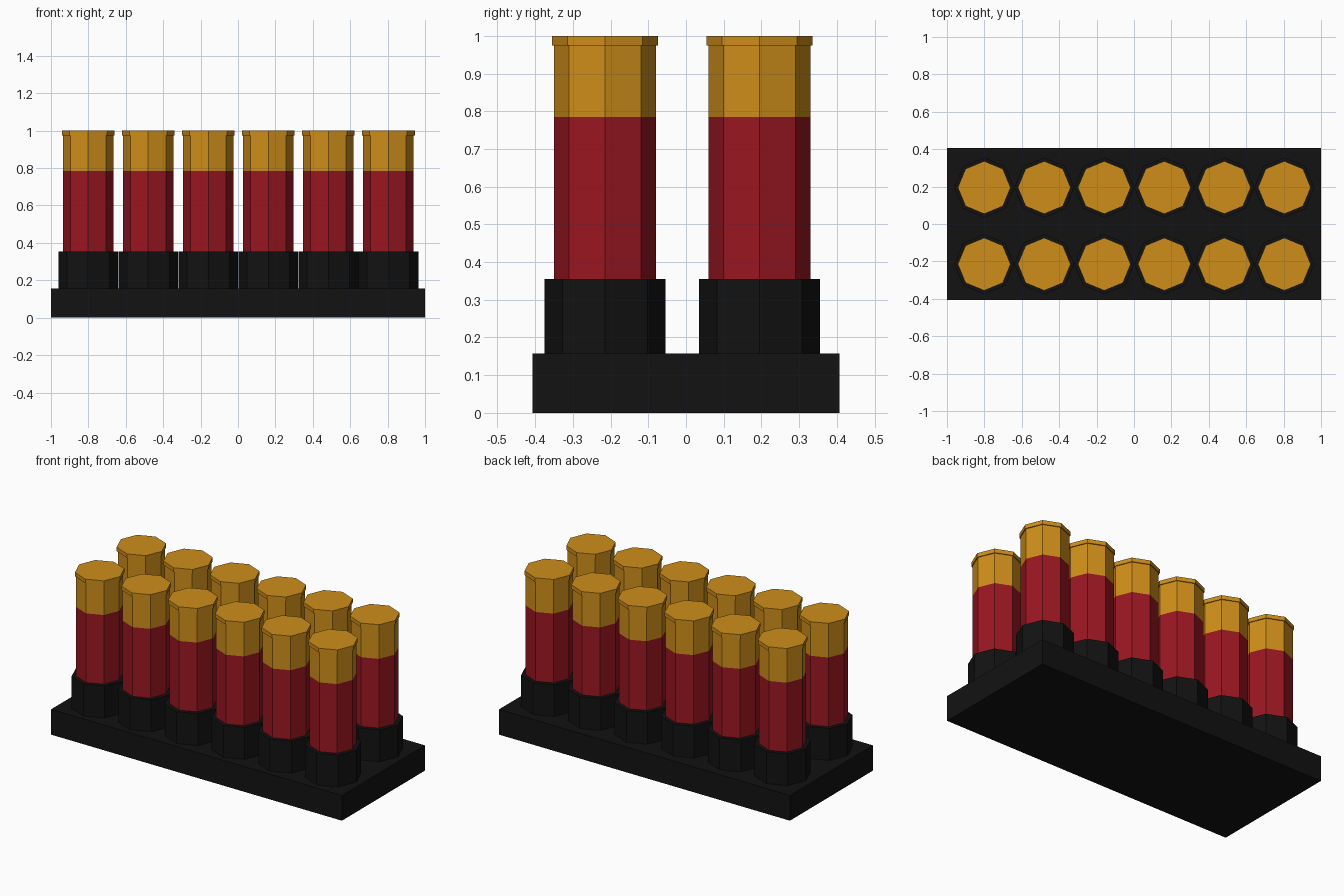
import bpy
from math import cos, sin, pi

if "Cube" in bpy.data.objects:
    bpy.data.objects.remove(bpy.data.objects["Cube"])


def material(name, rgb):
    m = bpy.data.materials.new(name)
    m.diffuse_color = (*rgb, 1)
    m.use_nodes = True
    m.node_tree.nodes["Principled BSDF"].inputs["Base Color"].default_value = m.diffuse_color
    return m


BLACK = material("black_plastic", (0.006, 0.006, 0.006))
RED = material("red_hull", (0.32, 0.008, 0.015))
BRASS = material("brass", (0.62, 0.27, 0.01))


def prism(name, x, y, r, z0, z1, mat, sides=8):
    """Upright flat-faced prism with corners on the axes."""
    ring = [(r * cos(2 * pi * i / sides), r * sin(2 * pi * i / sides)) for i in range(sides)]
    verts = [(a, b, z) for z in (z0, z1) for a, b in ring]
    faces = [tuple(reversed(range(sides))), tuple(range(sides, 2 * sides))]
    for i in range(sides):
        j = (i + 1) % sides
        faces.append((i, j, j + sides, i + sides))
    mesh = bpy.data.meshes.new(name)
    mesh.from_pydata(verts, [], faces)
    mesh.materials.append(mat)
    ob = bpy.data.objects.new(name, mesh)
    ob.location = (x, y, 0)
    bpy.context.collection.objects.link(ob)


# Base plate
bpy.ops.mesh.primitive_cube_add(size=1, location=(0, 0, 0.0785))
base = bpy.context.object
base.name = "base_plate"
base.scale = (2, 0.815, 0.157)
base.data.materials.append(BLACK)

# Two rows of six cartridges, each standing in a cup
for row, y in enumerate((-0.215, 0.195)):
    for col in range(6):
        x = -0.801 + 0.321 * col
        tag = f"_{row}_{col}"
        prism("holder_cup" + tag, x, y, 0.16, 0.157, 0.355, BLACK)
        prism("hull" + tag, x, y, 0.135, 0.355, 0.785, RED)
        prism("brass_head" + tag, x, y, 0.135, 0.785, 0.975, BRASS)
        prism("rim" + tag, x, y, 0.141, 0.975, 1.0, BRASS)
